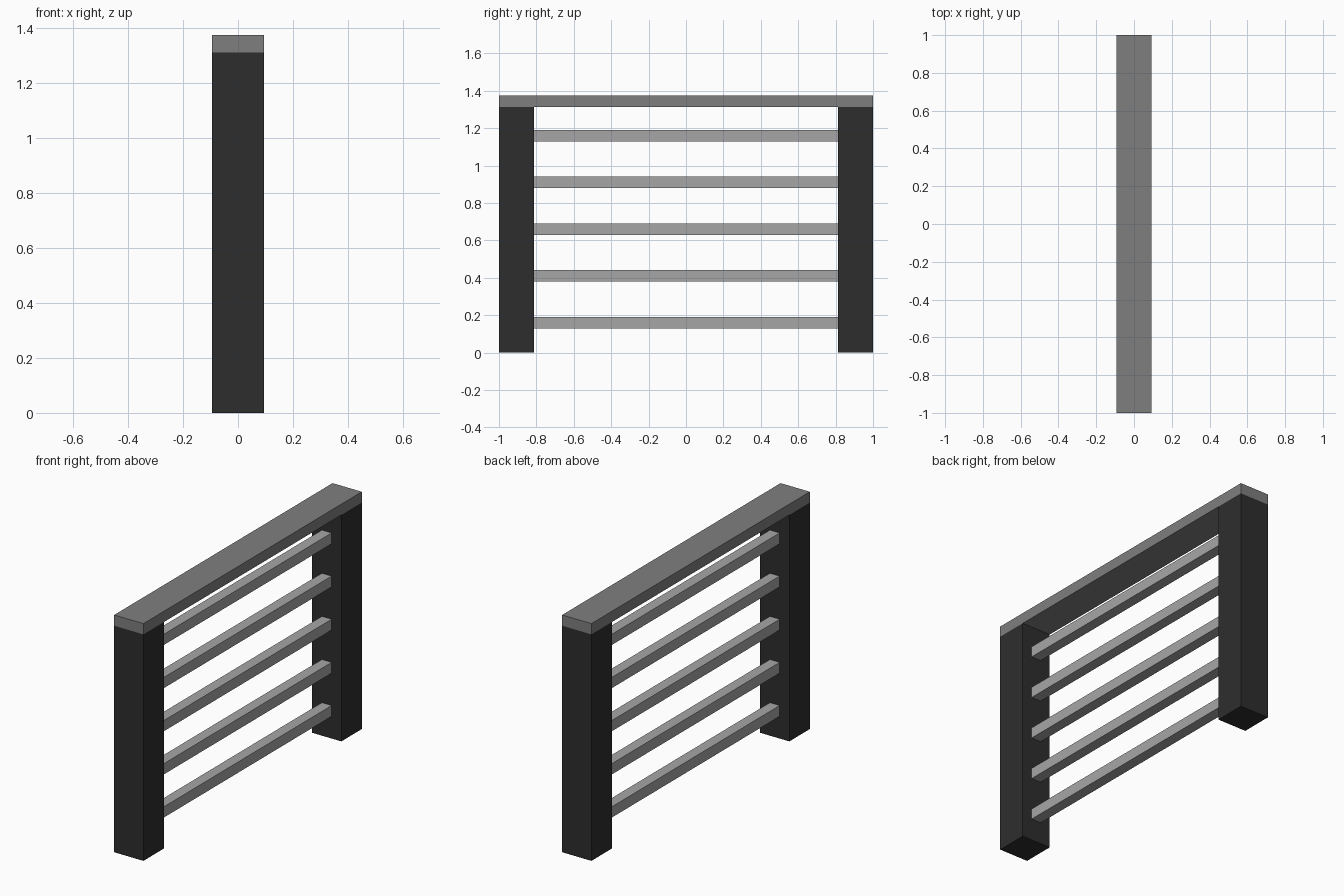
import bpy

cube = bpy.data.objects.get("Cube")
if cube:
    bpy.data.objects.remove(cube, do_unlink=True)


def material(name, value):
    mat = bpy.data.materials.new(name)
    mat.use_nodes = True
    colour = (value, value, value, 1)
    mat.diffuse_color = colour
    mat.node_tree.nodes["Principled BSDF"].inputs["Base Color"].default_value = colour
    return mat


def box(name, size, centre, mat):
    bpy.ops.mesh.primitive_cube_add(size=1, location=centre)
    obj = bpy.context.object
    obj.name = name
    obj.scale = size
    bpy.ops.object.transform_apply(location=False, rotation=False, scale=True)
    obj.data.materials.append(mat)
    return obj


charcoal = material("charcoal", 0.027)
mid_grey = material("mid grey", 0.212)
light_grey = material("light grey", 0.381)

LENGTH = 2.0
HEIGHT = 1.375
POST = 0.1875
BAR = 0.0625
post_height = HEIGHT - BAR

# End posts
for name, side in (("front_post", -1), ("back_post", 1)):
    box(name, (POST, POST, post_height),
        (0, side * (LENGTH - POST) / 2, post_height / 2), charcoal)

# Handrail capping both posts
box("top_rail", (POST, LENGTH, BAR), (0, 0, HEIGHT - BAR / 2), mid_grey)

# Evenly spaced bars between the posts
for i in range(5):
    box(f"crossbar_{i + 1}", (BAR, LENGTH - 2 * POST, BAR),
        (0, 0, 0.16 + 0.25 * i), light_grey)
